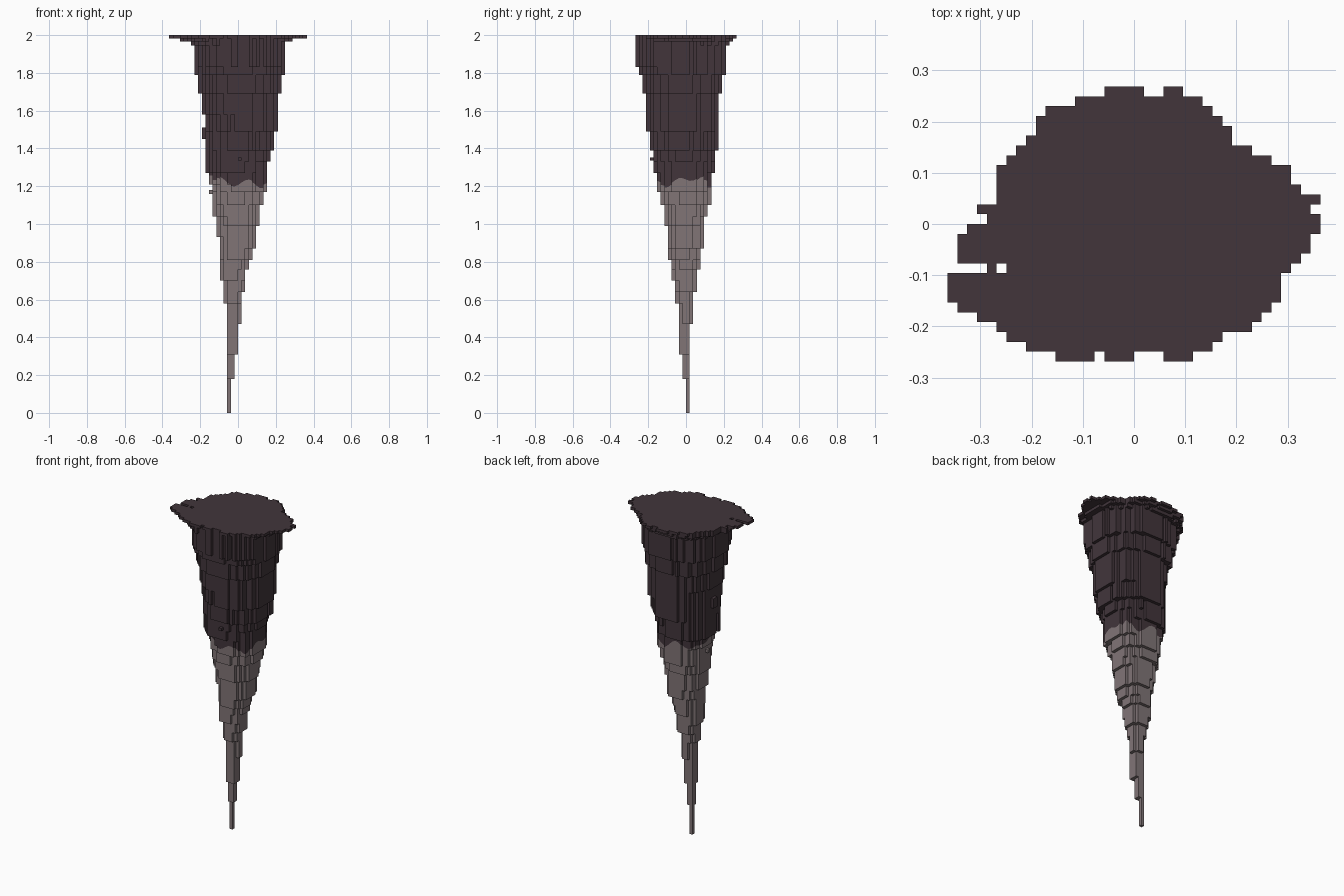
import bpy, bmesh, math, random

random.seed(4)
if "Cube" in bpy.data.objects:
    bpy.data.objects.remove(bpy.data.objects["Cube"], do_unlink=True)

V = 0.01918   # size of one block
TOP = 2.0


def material(name, color):
    m = bpy.data.materials.new(name)
    m.use_nodes = True
    m.diffuse_color = (*color, 1)
    bsdf = m.node_tree.nodes["Principled BSDF"]
    bsdf.inputs["Base Color"].default_value = (*color, 1)
    bsdf.inputs["Roughness"].default_value = 0.9
    return m


dark = material("dark rock", (0.054, 0.036, 0.044))
pale = material("pale rock", (0.218, 0.178, 0.183))

# Steps of the spike: underside height, then block extents x0, x1, y0, y1
STEPS = [
    (0.00, -3, -2, 0, 1), (0.18, -3, -1, -1, 1), (0.31, -3, 0, -2, 1),
    (0.47, -3, 1, -2, 2), (0.58, -4, 1, -3, 2), (0.64, -4, 2, -3, 3),
    (0.70, -5, 2, -4, 3), (0.76, -5, 3, -4, 4), (0.81, -5, 4, -5, 4),
    (0.87, -5, 5, -5, 5), (0.93, -6, 5, -5, 5), (0.99, -6, 6, -6, 5),
    (1.04, -7, 6, -6, 6), (1.10, -7, 7, -7, 7), (1.17, -7, 8, -8, 7),
    (1.21, -8, 8, -8, 7), (1.27, -9, 8, -9, 8), (1.33, -9, 9, -9, 8),
    (1.39, -9, 10, -10, 9), (1.49, -9, 11, -11, 9), (1.58, -10, 11, -11, 9),
    (1.69, -11, 12, -12, 10), (1.79, -12, 13, -13, 11),
    (1.83, -12, 13, -14, 11), (1.945, -13, 13, -14, 12),
    (1.965, -16, 15, -14, 13),
]

# Ragged outline of the top slab: start and end of each row, back to front
ROWS = [(-3, 5), (-6, 7), (-9, 8), (-10, 9), (-10, 10), (-11, 10), (-12, 12),
        (-13, 14), (-14, 16), (-14, 16), (-14, 17), (-14, 19), (-16, 18),
        (-15, 19), (-17, 19), (-18, 18), (-18, 18), (-18, 17), (-13, 16),
        (-19, 15), (-19, 15), (-19, 15), (-18, 14), (-16, 13), (-14, 12),
        (-13, 9), (-11, 8), (-8, 6)]
NOTCHES = {(1, 13), (2, 13), (-4, -14), (0, -14), (1, -14), (2, -14)}


def underside(i, j):
    """Height at which the column of blocks at (i, j) begins."""
    wobble = random.uniform(-0.09, 0.09)
    for z, x0, x1, y0, y1 in STEPS:
        fx = abs(2 * i + 1 - x0 - x1) / (x1 - x0)
        fy = abs(2 * j + 1 - y0 - y1) / (y1 - y0)
        if fx ** 2.2 + fy ** 2.2 <= 1 + wobble * (x1 - x0 > 6):
            return z
    return TOP - 0.0175


cells = {(i, 13 - r) for r, (a, b) in enumerate(ROWS) for i in range(a, b)}
cells = (cells - NOTCHES) | {(-15, -5)}
bottoms = {c: underside(*c) for c in sorted(cells)}


def seam(x, y):
    """Wavy height where the pale tip meets the dark rock."""
    return 1.225 + 0.022 * math.sin(38 * x + 9 * y + 1) + 0.013 * math.sin(47 * y - 20 * x)


bm = bmesh.new()


def face(points, slot):
    bm.faces.new([bm.verts.new(p) for p in points]).material_index = slot


def wall(p, q, z0, z1):
    """Vertical wall from p to q, cut along the colour seam."""
    sp, sq = (min(max(seam(*c), z0), z1) for c in (p, q))
    for slot, (a, b, c, d) in ((1, (z0, z0, sq, sp)), (0, (sp, sq, z1, z1))):
        pts = [(*p, a), (*q, b), (*q, c), (*p, d)]
        if c == b:
            pts.pop(2)
        if a == d:
            pts.pop()
        if len(pts) > 2:
            face(pts, slot)


def column(i, j, z0, z1, neighbour):
    """Exposed faces of one column of blocks."""
    c = [(i * V, j * V), ((i + 1) * V, j * V),
         ((i + 1) * V, (j + 1) * V), (i * V, (j + 1) * V)]
    slot = 1 if z0 < seam(*c[0]) else 0
    face([(*p, z0) for p in reversed(c)], slot)
    face([(*p, z1) for p in c], 0 if z1 > 1.23 else 1)
    for k, (di, dj) in enumerate(((0, -1), (1, 0), (0, 1), (-1, 0))):
        limit = neighbour(i + di, j + dj)
        if limit > z0 + 1e-5:
            wall(c[k], c[(k + 1) % 4], z0, limit)


# Spike and top slab
for (i, j), z in bottoms.items():
    column(i, j, z, TOP, lambda a, b: bottoms.get((a, b), TOP))

# Small knobs standing out from the sides
for i, j, z0, z1 in ((-10, -1, 1.45, 1.51), (-10, -2, 1.45, 1.51),
                     (-8, -1, 1.16, 1.18), (0, -10, 1.335, 1.352)):
    column(i, j, z0, z1, lambda a, b: z1)

bmesh.ops.remove_doubles(bm, verts=bm.verts, dist=1e-5)
mesh = bpy.data.meshes.new("stalactite")
bm.to_mesh(mesh)
bm.free()
mesh.materials.append(dark)
mesh.materials.append(pale)
bpy.context.collection.objects.link(bpy.data.objects.new("stalactite", mesh))
